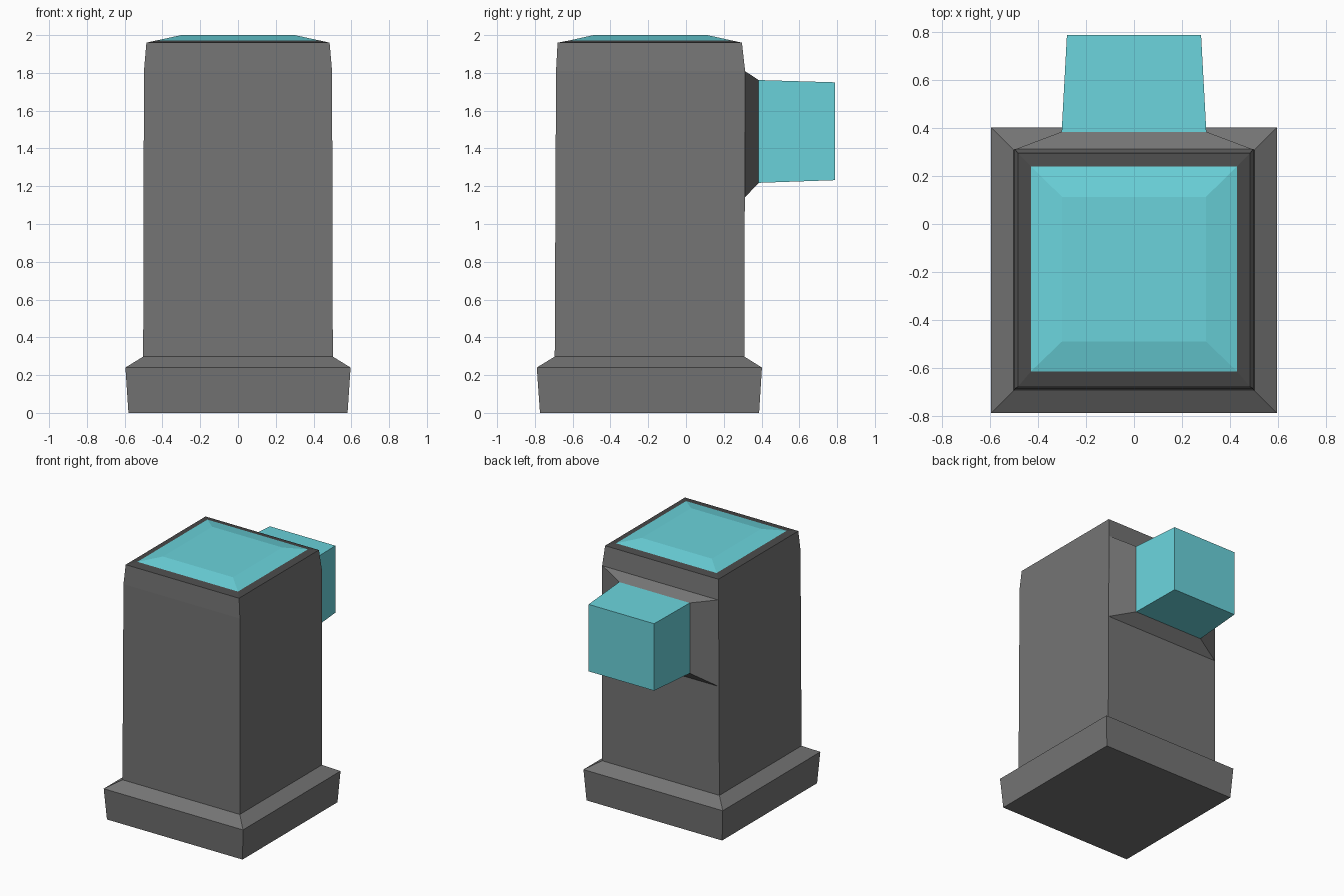
import bpy, bmesh

if "Cube" in bpy.data.objects:
    bpy.data.objects.remove(bpy.data.objects["Cube"])


def material(name, rgb):
    m = bpy.data.materials.new(name)
    m.diffuse_color = (*rgb, 1.0)
    m.use_nodes = True
    m.node_tree.nodes["Principled BSDF"].inputs["Base Color"].default_value = m.diffuse_color
    return m


grey = material("mid grey", (0.175, 0.175, 0.175))
dark = material("dark grey", (0.068, 0.068, 0.068))
teal = material("teal", (0.145, 0.65, 0.71))


def loft(name, rings, mats, cap_start, cap_end):
    """Join four-cornered rings; mats gives one material index per band, then the end caps."""
    bm = bmesh.new()
    loops = [[bm.verts.new(p) for p in r] for r in rings]
    for k, (a, b) in enumerate(zip(loops, loops[1:])):
        for i in range(4):
            j = (i + 1) % 4
            bm.faces.new((a[i], a[j], b[j], b[i])).material_index = mats[k]
    if cap_start:
        bm.faces.new(loops[0][::-1]).material_index = mats[0]
    if cap_end:
        bm.faces.new(loops[-1]).material_index = mats[-1]
    me = bpy.data.meshes.new(name)
    bm.to_mesh(me)
    bm.free()
    for m in (grey, dark, teal):
        me.materials.append(m)
    ob = bpy.data.objects.new(name, me)
    bpy.context.collection.objects.link(ob)
    return ob


def flat_ring(z, hx, y0, y1):
    return [(-hx, y0, z), (hx, y0, z), (hx, y1, z), (-hx, y1, z)]


def back_ring(y, hx, z0, z1):
    return [(hx, y, z0), (-hx, y, z0), (-hx, y, z1), (hx, y, z1)]


# Plinth, column, dark rim and raised teal top
loft("column", [
    flat_ring(0.0, 0.58, -0.773, 0.387),
    flat_ring(0.24, 0.596, -0.79, 0.402),
    flat_ring(0.298, 0.502, -0.695, 0.309),
    flat_ring(1.81, 0.498, -0.688, 0.313),
    flat_ring(1.96, 0.485, -0.68, 0.296),
    flat_ring(1.972, 0.43, -0.615, 0.24),
    flat_ring(2.0, 0.30, -0.49, 0.113),
], [0, 0, 0, 0, 1, 2], True, True)

# Tapered collar on the back, then the teal block
loft("back_collar", [
    back_ring(0.311, 0.498, 1.14, 1.81),
    back_ring(0.385, 0.302, 1.218, 1.762),
], [0], False, False)
loft("back_block", [
    back_ring(0.385, 0.302, 1.218, 1.762),
    back_ring(0.79, 0.28, 1.232, 1.75),
], [2], False, True)
